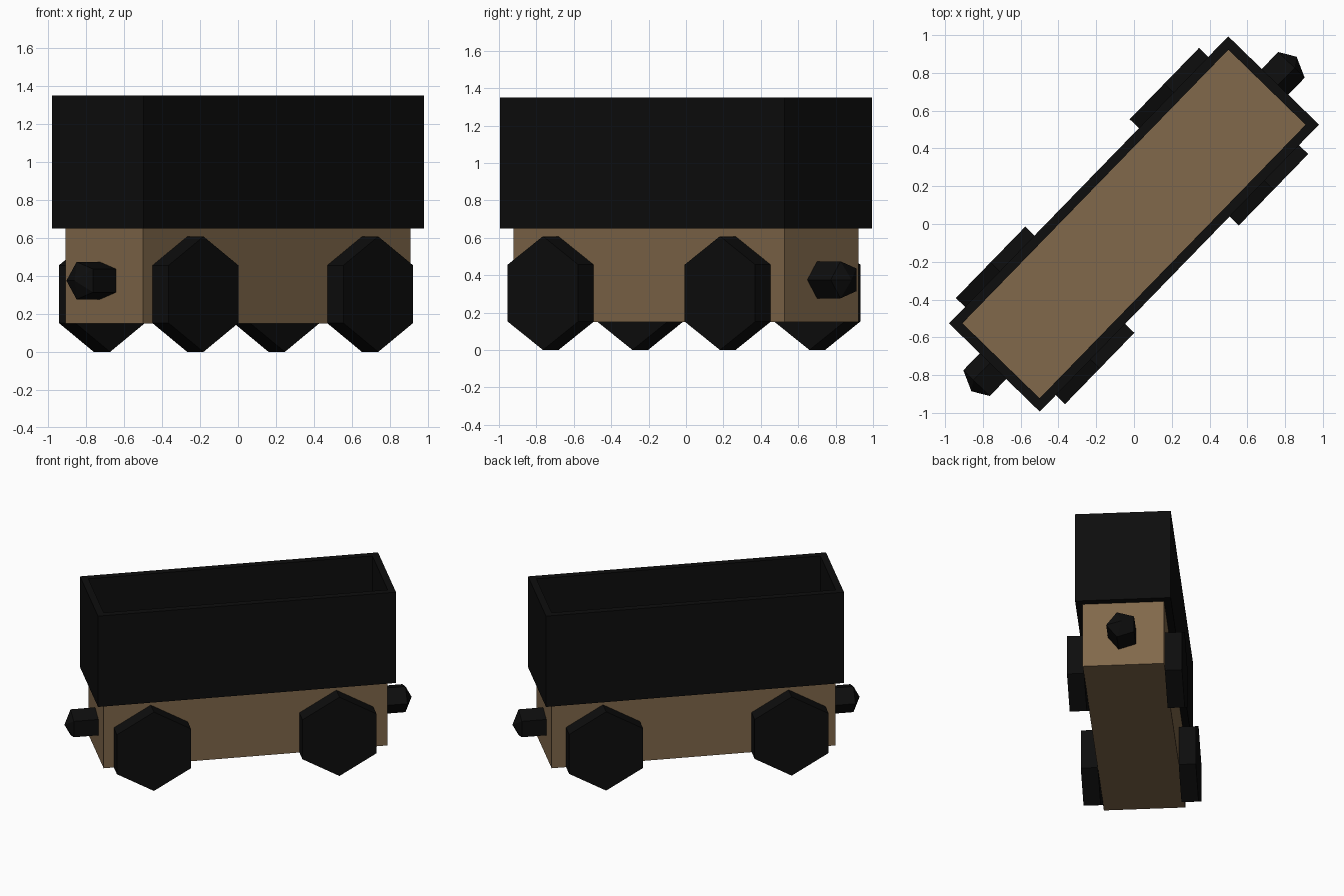
import bpy, bmesh, math
from mathutils import Matrix, Vector

if "Cube" in bpy.data.objects:
    bpy.data.objects.remove(bpy.data.objects["Cube"])

# The whole wagon is laid out along local x, then turned about z
TURN = Matrix.Rotation(math.radians(45.8), 4, 'Z')


def material(name, rgb):
    m = bpy.data.materials.new(name)
    m.diffuse_color = (*rgb, 1)
    m.use_nodes = True
    m.node_tree.nodes["Principled BSDF"].inputs["Base Color"].default_value = m.diffuse_color
    return m


WOOD = material("brown", (0.22, 0.14, 0.07))
BLACK = material("black", (0.004, 0.004, 0.004))


def finish(name, bm, mat):
    bmesh.ops.recalc_face_normals(bm, faces=bm.faces)
    bm.transform(TURN)
    me = bpy.data.meshes.new(name)
    bm.to_mesh(me)
    bm.free()
    me.materials.append(mat)
    ob = bpy.data.objects.new(name, me)
    bpy.context.collection.objects.link(ob)
    return ob


def box(size, z0):
    bm = bmesh.new()
    bmesh.ops.create_cube(bm, size=1)
    bmesh.ops.scale(bm, vec=size, verts=bm.verts)
    bmesh.ops.translate(bm, vec=(0, 0, z0 + size[2] / 2), verts=bm.verts)
    return bm


# Solid wooden chassis, its top is the floor of the tub
finish("chassis", box((2.02, 0.57, 0.50), 0.15), WOOD)

# Open tub: box inset at top and bottom, openings bridged by inner walls
bm = box((2.12, 0.67, 0.70), 0.65)
bm.normal_update()
ends = [f for f in bm.faces if abs(f.normal.z) > 0.9]
bmesh.ops.inset_individual(bm, faces=ends, thickness=0.05, use_even_offset=True)
rims = [e for f in ends for e in f.edges]
bmesh.ops.delete(bm, geom=ends, context='FACES_ONLY')
bmesh.ops.bridge_loops(bm, edges=rims)
finish("tub_walls", bm, BLACK)

# Four six-sided wheels standing on a corner
for end, x in (("front", -0.675), ("rear", 0.645)):
    for side, s in (("right", -1), ("left", 1)):
        bm = bmesh.new()
        bmesh.ops.create_cone(bm, cap_ends=True, segments=6,
                              radius1=0.304, radius2=0.304, depth=0.12)
        bm.transform(Matrix.Rotation(math.pi / 2, 4, 'X'))
        # make sure a corner points straight up
        if max(v.co.z for v in bm.verts) < 0.3:
            bm.transform(Matrix.Rotation(math.pi / 6, 4, 'Y'))
        bmesh.ops.translate(bm, vec=(x, s * 0.343, 0.304), verts=bm.verts)
        finish(f"{end}_{side}_wheel", bm, BLACK)

# Five-sided buffers with a shallow point, one at each end
for name, s in (("front_buffer", -1), ("rear_buffer", 1)):
    bm = bmesh.new()
    rings = []
    for x in (1.0, 1.185):
        rings.append([bm.verts.new((s * x,
                                    -s * 0.108 * math.cos(k * math.tau / 5),
                                    0.375 + 0.104 * math.sin(k * math.tau / 5)))
                      for k in range(5)])
    tip = bm.verts.new((s * 1.235, 0, 0.375))
    bm.faces.new(rings[0])
    for k in range(5):
        j = (k + 1) % 5
        bm.faces.new((rings[0][k], rings[0][j], rings[1][j], rings[1][k]))
        bm.faces.new((rings[1][k], rings[1][j], tip))
    finish(name, bm, BLACK)
